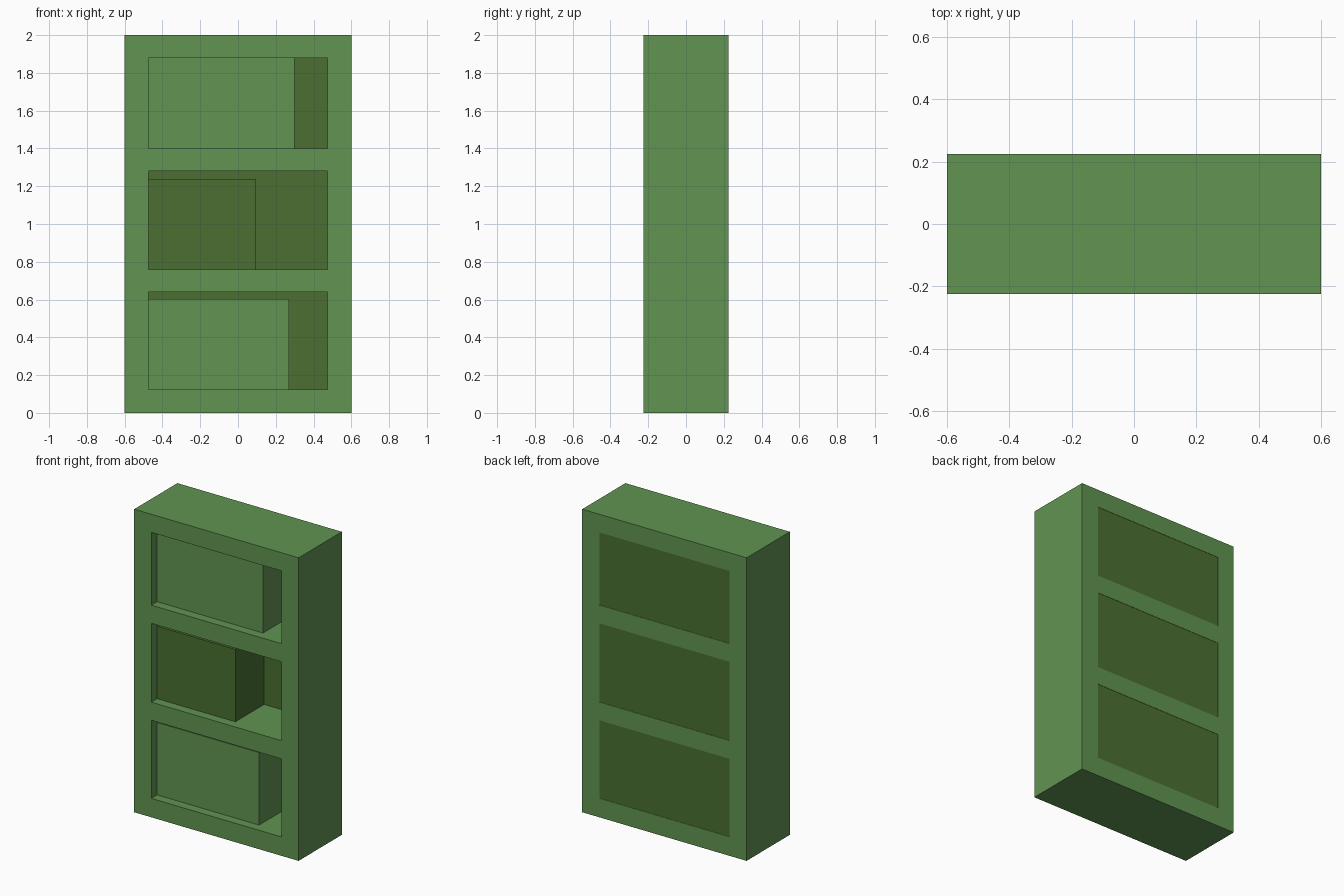
import bpy

cube = bpy.data.objects.get("Cube")
if cube:
    bpy.data.objects.remove(cube, do_unlink=True)


def material(name, color):
    mat = bpy.data.materials.new(name)
    mat.use_nodes = True
    mat.diffuse_color = color
    mat.node_tree.nodes["Principled BSDF"].inputs["Base Color"].default_value = color
    return mat


green = material("leaf green", (0.119, 0.296, 0.084, 1))
dark = material("dark olive green", (0.069, 0.159, 0.031, 1))


def box(name, x, y, z, mat):
    """Box spanning the given (low, high) range on each axis."""
    spans = (x, y, z)
    bpy.ops.mesh.primitive_cube_add(size=1, location=[(a + b) / 2 for a, b in spans])
    obj = bpy.context.object
    obj.name = name
    obj.scale = [b - a for a, b in spans]
    bpy.ops.object.transform_apply(location=False, rotation=False, scale=True)
    obj.data.materials.append(mat)
    return obj


W, D, H = 0.6, 0.225, 2.0      # half width, half depth, height
INNER = 0.475                  # half width of the openings
BACK = 0.135                   # front surface of the back panel

# Upright sides
for side, s in (("left", 1), ("right", -1)):
    box(side + "_side", sorted((s * INNER, s * W)), (-D, D), (0, H), green)

# Horizontal boards between the sides
boards = {"base": (0, 0.125), "lower_shelf": (0.64, 0.76),
          "upper_shelf": (1.28, 1.4), "top_board": (1.88, H)}
for name, z in boards.items():
    box(name, (-INNER, INNER), (-D, D), z, green)

# Back panel set into the frame
box("back_panel", (-INNER - 0.02, INNER + 0.02), (BACK, D - 0.002), (0.1, 1.9), dark)

# Blocks of books, one per compartment, pushed against the right side
rows = (("lower_books", 0.125, 0.27, green),
        ("middle_books", 0.76, 0.096, dark),
        ("upper_books", 1.4, 0.298, green))
for name, z, end, mat in rows:
    box(name, (-INNER, end), (-0.165, BACK), (z, z + 0.478), mat)
